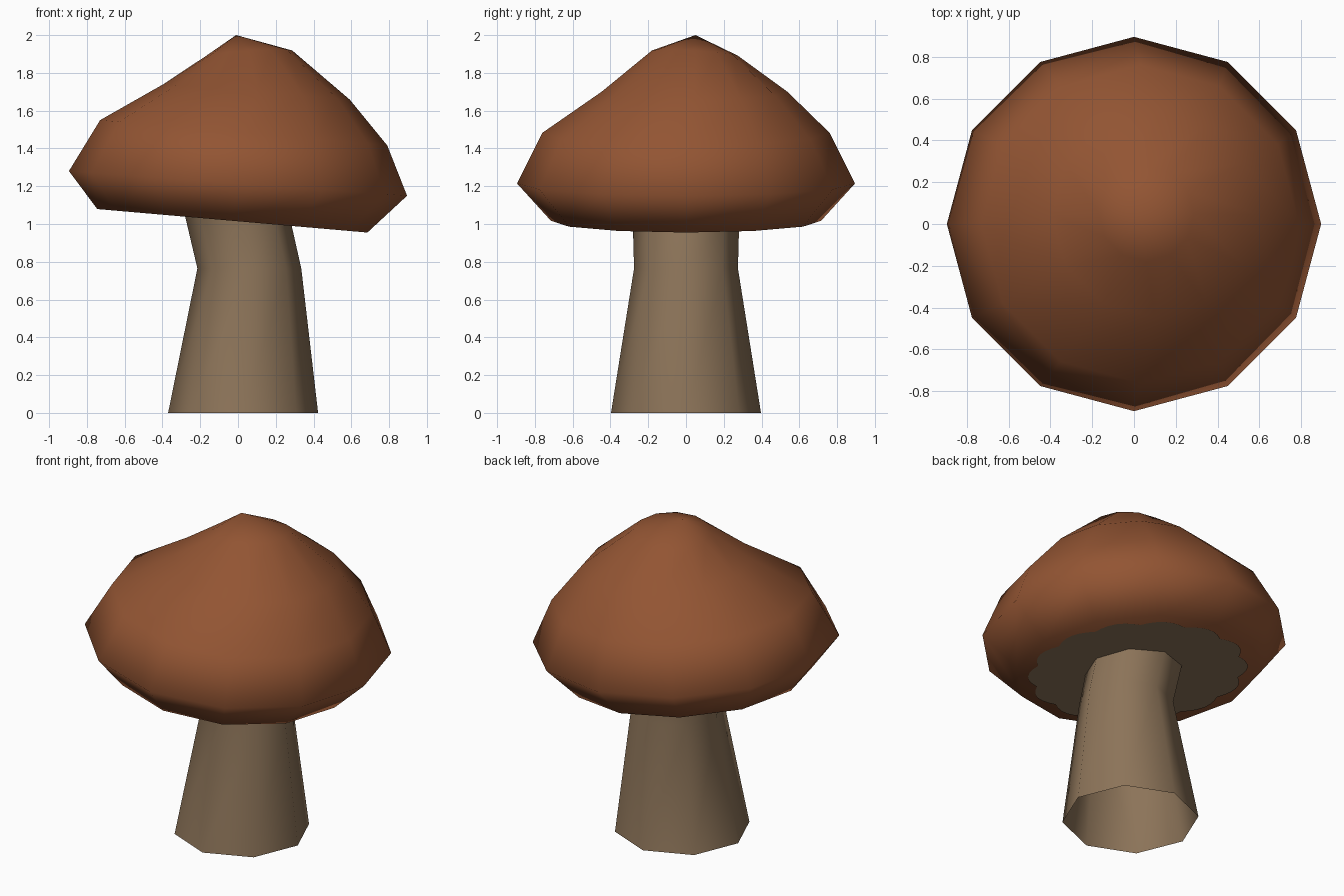
import bpy, math

if "Cube" in bpy.data.objects:
    bpy.data.objects.remove(bpy.data.objects["Cube"])


def material(name, rgb):
    m = bpy.data.materials.new(name)
    m.diffuse_color = (*rgb, 1)
    m.use_nodes = True
    m.node_tree.nodes["Principled BSDF"].inputs["Base Color"].default_value = m.diffuse_color
    return m


brown = material("cap brown", (0.29, 0.09, 0.033))
tan = material("stem tan", (0.265, 0.175, 0.10))


def ring(n, cx, cy, cz, r, sx=0.0, sy=0.0):
    """Regular n-gon; sx and sy tilt it along x and y."""
    pts = []
    for i in range(n):
        a = 2 * math.pi * i / n
        x, y = r * math.cos(a), r * math.sin(a)
        pts.append((cx + x, cy + y, cz + sx * x + sy * y))
    return pts


def add_object(name, verts, faces, mat):
    me = bpy.data.meshes.new(name)
    me.from_pydata(verts, [], faces)
    me.materials.append(mat)
    me.shade_smooth()
    ob = bpy.data.objects.new(name, me)
    bpy.context.collection.objects.link(ob)
    return ob


def loft(n, count):
    """Quads joining successive rings."""
    return [(k * n + i, k * n + (i + 1) % n, (k + 1) * n + (i + 1) % n, (k + 1) * n + i)
            for k in range(count - 1) for i in range(n)]


# Cap: tilted twelve-sided rings closed by an off-centre peak
N = 12
cap_rings = [
    (-0.03, 0, 1.017, 0.715, -0.087),
    (0, 0, 1.215, 0.895, -0.073),
    (0.03, 0, 1.483, 0.76, -0.088),
    (0.10, 0.045, 1.70, 0.492, -0.085),
    (0.06, 0.047, 1.905, 0.227, 0.06, -0.06),
]
verts = [p for r in cap_rings for p in ring(N, *r)]
faces = loft(N, len(cap_rings))
faces.append(tuple(reversed(range(N))))
peak = len(verts)
verts.append((-0.01, 0.05, 2.0))
last = peak - N
faces += [(last + i, last + (i + 1) % N, peak) for i in range(N)]
add_object("cap", verts, faces, brown)

# Gills: thin scalloped plate on the underside
LOBES, STEPS = 14, 6
gill = []
for i in range(LOBES * STEPS):
    a = 2 * math.pi * i / (LOBES * STEPS)
    r = 0.60 + 0.04 * abs(math.sin(a * LOBES / 2))
    x, y = r * math.cos(a), r * math.sin(a)
    gill.append((x - 0.03, y, 1.013 - 0.087 * x))
add_object("gills", gill, [tuple(reversed(range(len(gill))))], tan)

# Stem: open eight-sided tube with a bend below the cap
M = 8
stem_rings = [
    (0.027, 0, 0, 0.397),
    (0.06, 0, 0.765, 0.275),
    (0.0, 0, 1.025, 0.282, -0.087),
]
add_object("stem", [p for r in stem_rings for p in ring(M, *r)],
           loft(M, len(stem_rings)), tan)
